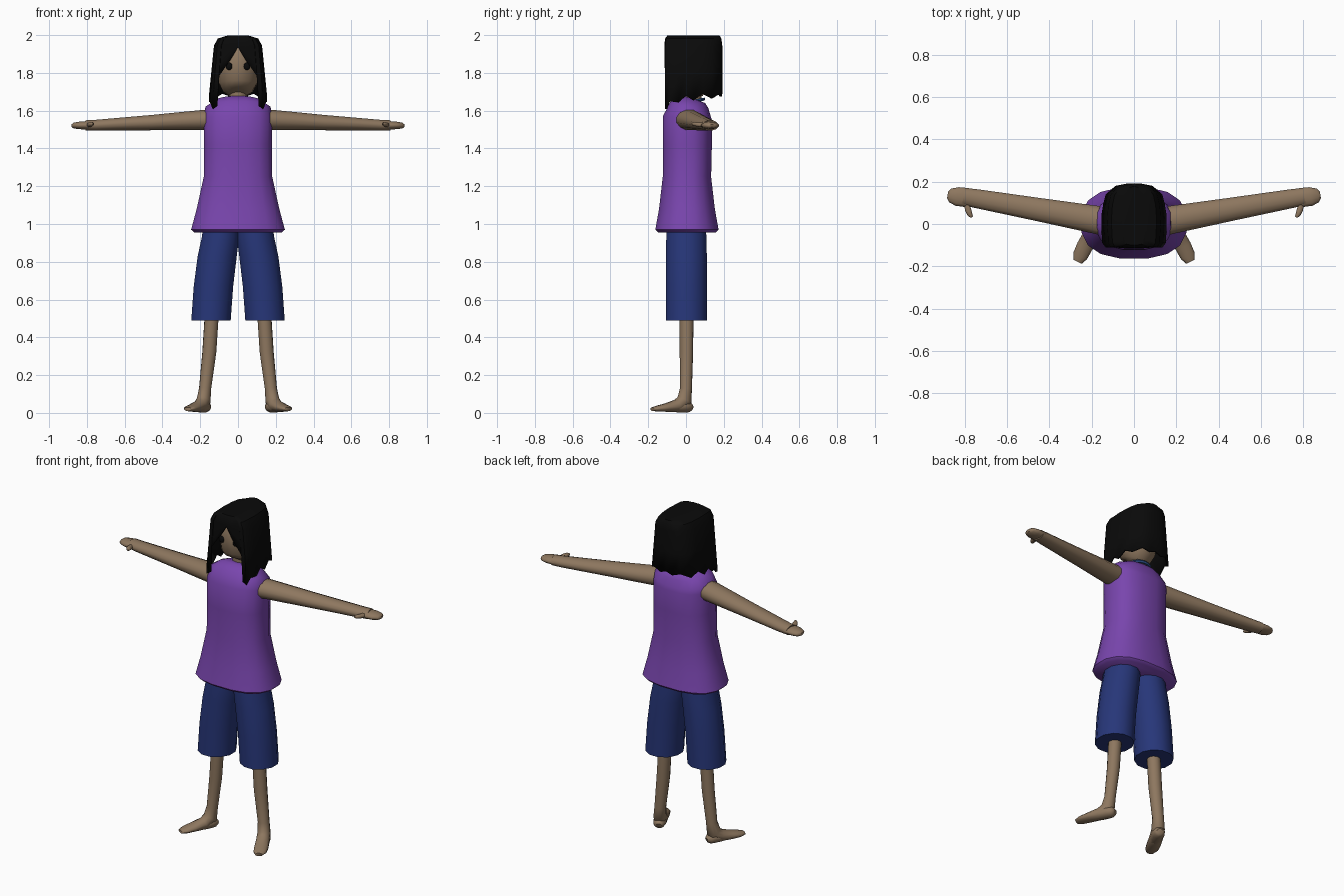
import bpy, bmesh, math
from mathutils import Vector


def material(name, rgb):
    m = bpy.data.materials.new(name)
    m.diffuse_color = (*rgb, 1)
    return m


SKIN = material("skin", (0.27, 0.185, 0.115))
PURPLE = material("purple", (0.19, 0.06, 0.42))
BLUE = material("blue", (0.02, 0.037, 0.19))
TRIM = material("trim", (0.03, 0.1, 0.3))
BLACK = material("black", (0.003, 0.003, 0.003))


def finish(name, bm, mat, angle=50, mirror=False):
    bmesh.ops.recalc_face_normals(bm, faces=bm.faces)
    me = bpy.data.meshes.new(name)
    bm.to_mesh(me)
    bm.free()
    ob = bpy.data.objects.new(name, me)
    bpy.context.collection.objects.link(ob)
    me.materials.append(mat)
    bpy.ops.object.select_all(action='DESELECT')
    ob.select_set(True)
    bpy.context.view_layer.objects.active = ob
    bpy.ops.object.shade_smooth_by_angle(angle=math.radians(angle))
    if mirror:
        mod = ob.modifiers.new("mirror", 'MIRROR')
        mod.use_mirror_merge = False
    return ob


def tube(name, rings, mat, side=(1, 0, 0), n=12, power=1.0, angle=50, mirror=False):
    """Loft ellipses (x, y, z, side radius, other radius) along a path."""
    bm = bmesh.new()
    side = Vector(side).normalized()
    pts = [Vector(r[:3]) for r in rings]
    loops = []
    for i, r in enumerate(rings):
        t = pts[min(i + 1, len(pts) - 1)] - pts[max(i - 1, 0)]
        v = t.cross(side).normalized()
        loop = []
        for k in range(n):
            a = 2 * math.pi * (k + 0.5) / n
            c, s = math.cos(a), math.sin(a)
            c = math.copysign(abs(c) ** power, c)
            s = math.copysign(abs(s) ** power, s)
            loop.append(bm.verts.new(pts[i] + side * c * r[3] + v * s * r[4]))
        loops.append(loop)
    for a, b in zip(loops, loops[1:]):
        for k in range(n):
            bm.faces.new((a[k], a[(k + 1) % n], b[(k + 1) % n], b[k]))
    bm.faces.new(loops[0])
    bm.faces.new(loops[-1])
    return finish(name, bm, mat, angle, mirror)


# Clothes
tube("shirt", [(0, 0.005, 0.955, 0.235, 0.155), (0, 0.005, 0.97, 0.252, 0.17),
               (0, 0.005, 1.08, 0.222, 0.15), (0, 0.005, 1.25, 0.184, 0.13),
               (0, 0.007, 1.42, 0.182, 0.132), (0, 0.008, 1.56, 0.184, 0.132),
               (0, 0.025, 1.61, 0.175, 0.115), (0, 0.04, 1.645, 0.125, 0.085),
               (0, 0.045, 1.66, 0.085, 0.06)], PURPLE, n=16, power=0.8)
tube("shorts_leg", [(0.09, 0.002, 1.0, 0.095, 0.105), (0.093, 0.002, 0.93, 0.102, 0.11),
                    (0.11, 0.002, 0.83, 0.107, 0.112), (0.13, 0.002, 0.67, 0.108, 0.112),
                    (0.143, 0.002, 0.49, 0.108, 0.112)], BLUE, mirror=True)

# Neckline trim
bm = bmesh.new()
R, r, n, m = 0.07, 0.009, 20, 6
grid = []
for i in range(n):
    a = 2 * math.pi * i / n
    grid.append([])
    for j in range(m):
        b = 2 * math.pi * j / m
        d = R + r * math.cos(b)
        y = d * math.sin(a)
        grid[-1].append(bm.verts.new((d * math.cos(a), y * 0.85 + 0.035,
                                      1.65 + y * 0.15 + r * math.sin(b))))
for i in range(n):
    for j in range(m):
        k, l = (i + 1) % n, (j + 1) % m
        bm.faces.new((grid[i][j], grid[k][j], grid[k][l], grid[i][l]))
finish("neckline", bm, TRIM)

# Head, neck and eyes
tube("neck", [(0, 0.035, 1.6, 0.052, 0.05), (0, 0.035, 1.78, 0.05, 0.05)], SKIN)
tube("head", [(0, 0.0, 1.69, 0.045, 0.05), (0, 0.01, 1.705, 0.08, 0.085),
              (0, 0.018, 1.745, 0.103, 0.108), (0, 0.025, 1.82, 0.115, 0.125),
              (0, 0.03, 1.89, 0.11, 0.125), (0, 0.035, 1.94, 0.085, 0.105),
              (0, 0.035, 1.965, 0.04, 0.05)], SKIN, n=16)
bm = bmesh.new()
bmesh.ops.create_uvsphere(bm, u_segments=12, v_segments=8, radius=0.018)
for v in bm.verts:
    v.co = Vector((v.co.x + 0.047, v.co.y * 0.6 - 0.09, v.co.z * 1.1 + 1.835))
finish("eye", bm, BLACK, mirror=True)

# Arms and hands
ARM_SIDE = (-0.17, 0.985, 0)
tube("arm", [(0.13, 0.01, 1.552, 0.07, 0.056), (0.19, 0.022, 1.55, 0.068, 0.055),
             (0.45, 0.068, 1.537, 0.057, 0.042), (0.745, 0.12, 1.523, 0.046, 0.03),
             (0.805, 0.13, 1.522, 0.042, 0.028)], SKIN, ARM_SIDE, mirror=True)
tube("hand", [(0.74, 0.12, 1.522, 0.03, 0.02), (0.79, 0.125, 1.522, 0.047, 0.022),
              (0.835, 0.13, 1.522, 0.046, 0.021), (0.868, 0.135, 1.521, 0.034, 0.016),
              (0.88, 0.138, 1.52, 0.016, 0.008)], SKIN, ARM_SIDE, mirror=True)
tube("thumb", [(0.79, 0.10, 1.523, 0.014, 0.013), (0.782, 0.06, 1.527, 0.018, 0.012),
               (0.774, 0.04, 1.53, 0.014, 0.01), (0.771, 0.031, 1.531, 0.005, 0.004)],
     SKIN, (1, 0.2, 0), 8, mirror=True)

# Bare legs and feet turned outward
tube("leg", [(0.137, 0.003, 0.55, 0.038, 0.038), (0.152, 0.002, 0.32, 0.038, 0.036),
             (0.174, 0.0, 0.13, 0.033, 0.032), (0.182, -0.008, 0.065, 0.037, 0.042),
             (0.2, -0.045, 0.037, 0.038, 0.036), (0.232, -0.105, 0.028, 0.04, 0.023),
             (0.254, -0.15, 0.023, 0.037, 0.016), (0.266, -0.178, 0.02, 0.022, 0.01)],
     SKIN, (0.89, 0.45, 0), angle=70, mirror=True)
tube("heel", [(0.163, 0.03, 0.025, 0.018, 0.016), (0.17, 0.018, 0.03, 0.031, 0.028),
              (0.182, -0.008, 0.034, 0.037, 0.033), (0.2, -0.045, 0.03, 0.036, 0.028),
              (0.232, -0.105, 0.025, 0.03, 0.018)], SKIN, (0.89, 0.45, 0), mirror=True)

# Hair shell: columns (x, y, bottom z) from the parting round to the back
half = [(0.05, -0.115, 1.865), (0.108, -0.11, 1.785), (0.11, -0.112, 1.625),
        (0.135, -0.11, 1.61), (0.15, -0.09, 1.65), (0.153, -0.04, 1.645),
        (0.157, 0.0, 1.68), (0.155, 0.04, 1.655), (0.15, 0.09, 1.69),
        (0.135, 0.14, 1.665), (0.09, 0.18, 1.69), (0.04, 0.19, 1.675)]
cols = ([(0, -0.115, 1.935)] + half + [(0, 0.192, 1.69)]
        + [(-x, y, z) for x, y, z in reversed(half)])
bm = bmesh.new()
columns = []
for x, y, z in cols:
    col = []
    for f in (0, 0.5, 1):
        h = z + (1.945 - z) * f
        w = 1 - 0.19 * max(0, (h - 1.65) / 0.295)
        col.append(bm.verts.new((x * w, y, h)))
    col.append(bm.verts.new((x * 0.68, 0.035 + (y - 0.035) * 0.97, 1.982)))
    col.append(bm.verts.new((x * 0.35, 0.045 + (y - 0.045) * 0.9, 1.998)))
    columns.append(col)
for a, b in zip(columns, columns[1:] + columns[:1]):
    for k in range(4):
        bm.faces.new((a[k], b[k], b[k + 1], a[k + 1]))
bm.faces.new([c[-1] for c in columns])
hair = finish("hair", bm, BLACK, 40)
mod = hair.modifiers.new("thickness", 'SOLIDIFY')
mod.thickness = 0.012
mod.offset = -1
